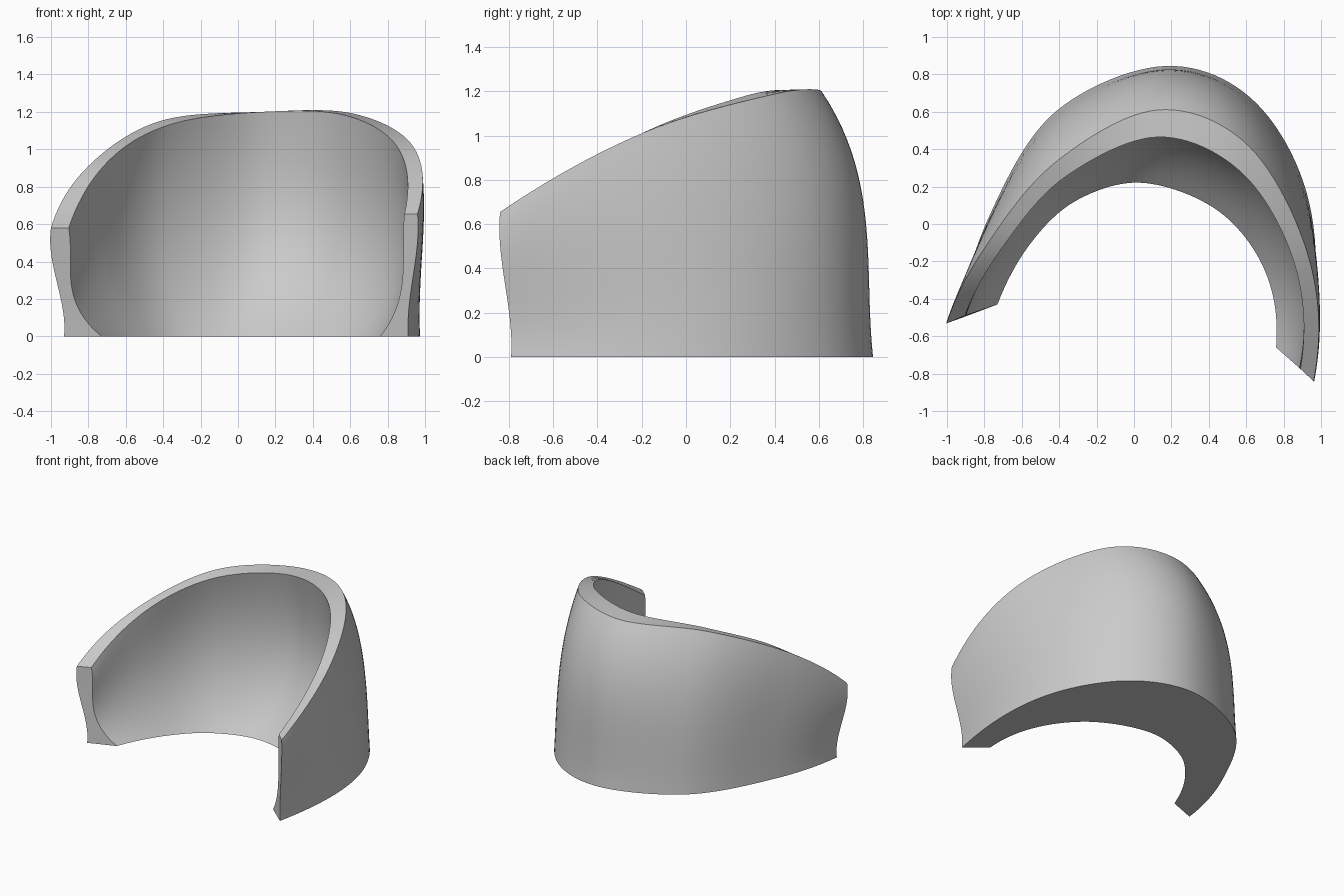
import bpy, bmesh, math
from mathutils import Vector

ALONG, UP = 72, 22

cube = bpy.data.objects.get("Cube")
if cube:
    bpy.data.objects.remove(cube, do_unlink=True)

# Edge curves of the shell, from the right end round the back to the left end
OUTER_RIM = [(-1, -.53, .58), (-.8, -.13, .91), (-.42, .33, 1.15), (.13, .61, 1.2),
             (.62, .41, 1.19), (.94, -.2, 1.01), (.96, -.84, .655)]
INNER_RIM = [(-.905, -.49, .58), (-.7, -.12, .93), (-.37, .25, 1.13), (.13, .465, 1.2),
             (.58, .27, 1.18), (.86, -.22, 1), (.89, -.775, .655)]
OUTER_BASE = [(-.93, -.505, 0), (-.77, .05, 0), (-.42, .6, 0), (.17, .845, 0),
              (.66, .64, 0), (.95, .05, 0), (.91, -.79, 0)]
INNER_BASE = [(-.73, -.43, 0), (-.55, -.1, 0), (-.3, .13, 0), (.05, .22, 0),
              (.45, .07, 0), (.7, -.25, 0), (.76, -.66, 0)]


def along_curve(points, u):
    """Smooth curve through evenly spaced key points."""
    p = [Vector(q) for q in points]
    p = [3 * p[0] - 3 * p[1] + p[2]] + p + [3 * p[-1] - 3 * p[-2] + p[-3]]
    spans = len(points) - 1
    k = min(int(u * spans), spans - 1)
    t = u * spans - k
    a, b, c, d = p[k:k + 4]
    return b + (c - a) * t / 2 + (a - 2.5 * b + 2 * c - d / 2) * t**2 + (1.5 * (b - c) + (d - a) / 2) * t**3


def through(values, t):
    """Cubic wall profile through values at four heights."""
    nodes = (0, .2, .5, 1)
    total = 0
    for i, value in enumerate(values):
        for j, node in enumerate(nodes):
            if j != i:
                value *= (t - node) / (nodes[i] - node)
        total += value
    return total


def wall_point(base, rim, t, blend, outward, bulge):
    point = base.lerp(rim, blend) + outward * bulge
    point.z = rim.z * t
    return point


def cross_section(u):
    """Outer and inner wall points, from base to rim."""
    outer_rim, inner_rim, outer_base, inner_base = (
        along_curve(c, u) for c in (OUTER_RIM, INNER_RIM, OUTER_BASE, INNER_BASE))
    outward = outer_rim - inner_rim
    outward.z = 0
    outward.normalize()
    side = math.sin(math.pi * u)
    outer, inner = [], []
    for j in range(UP + 1):
        t = j / UP
        end_blend = through((0, .04, .55, 1), t)
        back_blend = through((0, .03, .22, 1), t)
        blend = end_blend + (back_blend - end_blend) * side
        outer.append(wall_point(outer_base, outer_rim, t, blend, outward,
                                side * through((0, -.008, .02, 0), t)))
        inner.append(wall_point(inner_base, inner_rim, t, through((0, .6, .93, 1), t), outward,
                                side * through((0, .04, .08, 0), t)))
    return outer, inner


# Curved shell, lofted from closed cross-sections
bm = bmesh.new()
rings = []
for i in range(ALONG + 1):
    outer, inner = cross_section(i / ALONG)
    rings.append([bm.verts.new(p) for p in outer + inner[::-1]])
count = len(rings[0])
for ring, following in zip(rings, rings[1:]):
    for j in range(count):
        k = (j + 1) % count
        bm.faces.new((ring[j], following[j], following[k], ring[k]))

# End faces, closed with strips between the two walls
for ring in (rings[0], rings[-1]):
    for j in range(UP):
        bm.faces.new((ring[j], ring[j + 1], ring[count - 2 - j], ring[count - 1 - j]))
bmesh.ops.recalc_face_normals(bm, faces=bm.faces)

mesh = bpy.data.meshes.new("curved_shell")
bm.to_mesh(mesh)
bm.free()
shell = bpy.data.objects.new("curved_shell", mesh)
bpy.context.collection.objects.link(shell)

# Plain grey material
grey = bpy.data.materials.new("plain_grey")
grey.use_nodes = True
colour = (.6, .6, .6, 1)
grey.diffuse_color = colour
grey.node_tree.nodes["Principled BSDF"].inputs["Base Color"].default_value = colour
mesh.materials.append(grey)

# Smooth walls with crisp edges
bpy.ops.object.select_all(action='DESELECT')
shell.select_set(True)
bpy.context.view_layer.objects.active = shell
bpy.ops.object.shade_smooth_by_angle(angle=math.radians(35))
